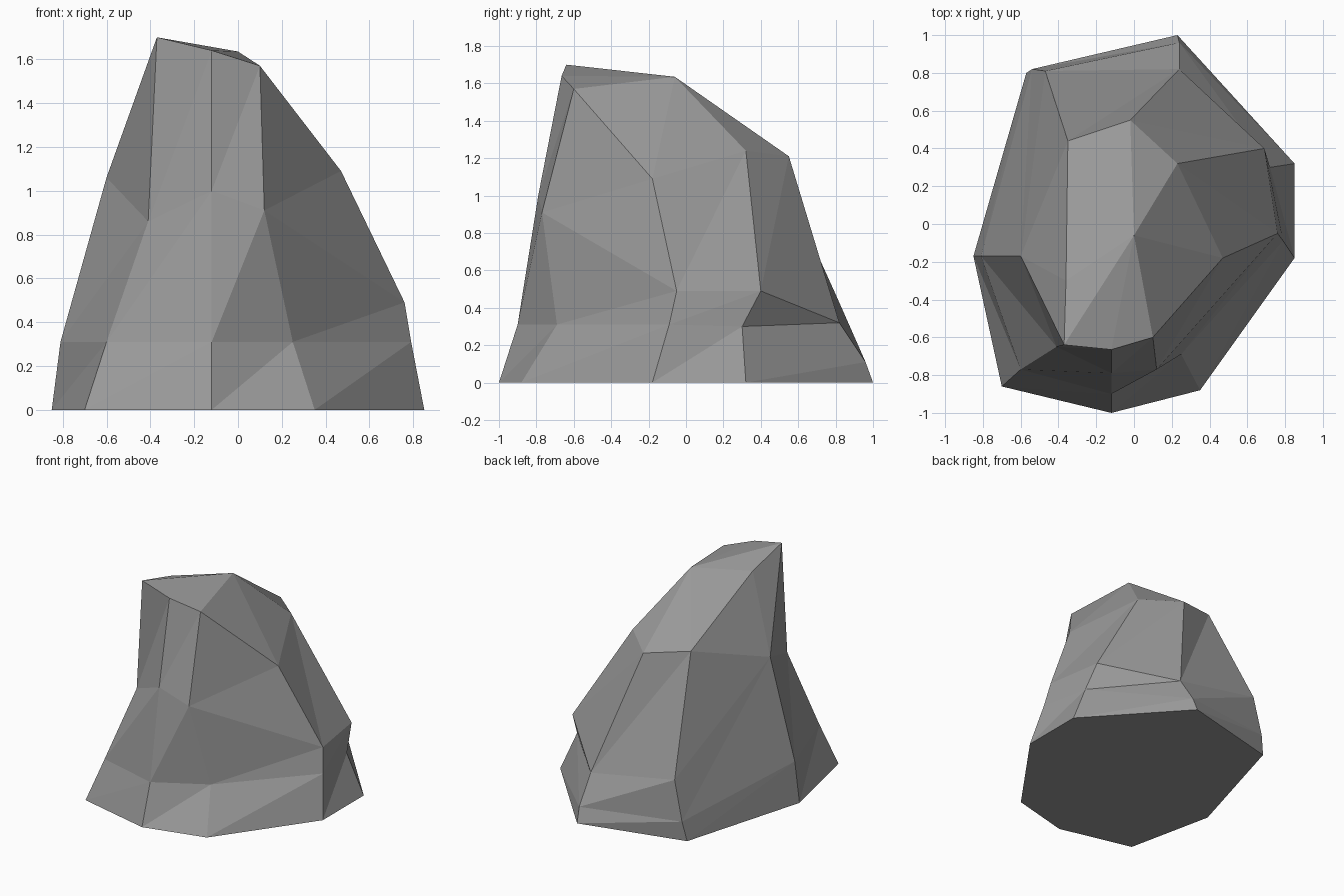
import bpy, bmesh

if "Cube" in bpy.data.objects:
    bpy.data.objects.remove(bpy.data.objects["Cube"])

# Faceted boulder: eight columns running round the rock (counter-clockwise from
# the front), each with four levels, closed by a peak point and a flat base.
rings = [
    # ground outline
    [(-.12, -1, 0), (.35, -.88, 0), (.85, -.18, 0), (.85, .32, 0),
     (.23, 1, 0), (-.57, .80, 0), (-.85, -.17, 0), (-.70, -.86, 0)],
    # foot
    [(-.12, -.90, .31), (.25, -.69, .31), (.79, -.09, .31), (.72, .30, .30),
     (.24, .96, .11), (-.54, .82, .15), (-.81, -.17, .31), (-.60, -.77, .31)],
    # waist
    [(-.12, -.79, 1.0), (.12, -.77, .91), (.76, -.05, .49), (.69, .40, .49),
     (.24, .82, .32), (-.47, .81, .45), (-.60, -.17, 1.06), (-.41, -.65, .86)],
    # shoulder
    [(-.12, -.665, 1.64), (.10, -.60, 1.57), (.47, -.18, 1.09), (.23, .32, 1.24),
     (-.02, .55, 1.21), (-.35, .44, 1.27), (-.36, -.30, 1.61), (-.37, -.64, 1.70)],
]
peak = (0, -.06, 1.635)

bm = bmesh.new()
levels = [[bm.verts.new(p) for p in ring] for ring in rings]
top = bm.verts.new(peak)
n = len(rings[0])

# sides, each panel split along its crease
for k in range(3):
    lo, hi = levels[k], levels[k + 1]
    for i in range(n):
        j = (i + 1) % n
        if k == 2 and i == 5:          # back left panel creases the other way
            bm.faces.new((lo[i], lo[j], hi[i]))
            bm.faces.new((lo[j], hi[j], hi[i]))
        else:
            bm.faces.new((lo[i], lo[j], hi[j]))
            bm.faces.new((lo[i], hi[j], hi[i]))

# crown and base
for i in range(n):
    bm.faces.new((levels[3][i], levels[3][(i + 1) % n], top))
bm.faces.new(levels[0][::-1])
bmesh.ops.recalc_face_normals(bm, faces=bm.faces)

mesh = bpy.data.meshes.new("boulder")
bm.to_mesh(mesh)
bm.free()

stone = bpy.data.materials.new("grey stone")
stone.diffuse_color = (.32, .32, .32, 1)
stone.use_nodes = True
stone.node_tree.nodes["Principled BSDF"].inputs["Base Color"].default_value = stone.diffuse_color
mesh.materials.append(stone)
boulder = bpy.data.objects.new("boulder", mesh)
bpy.context.collection.objects.link(boulder)
